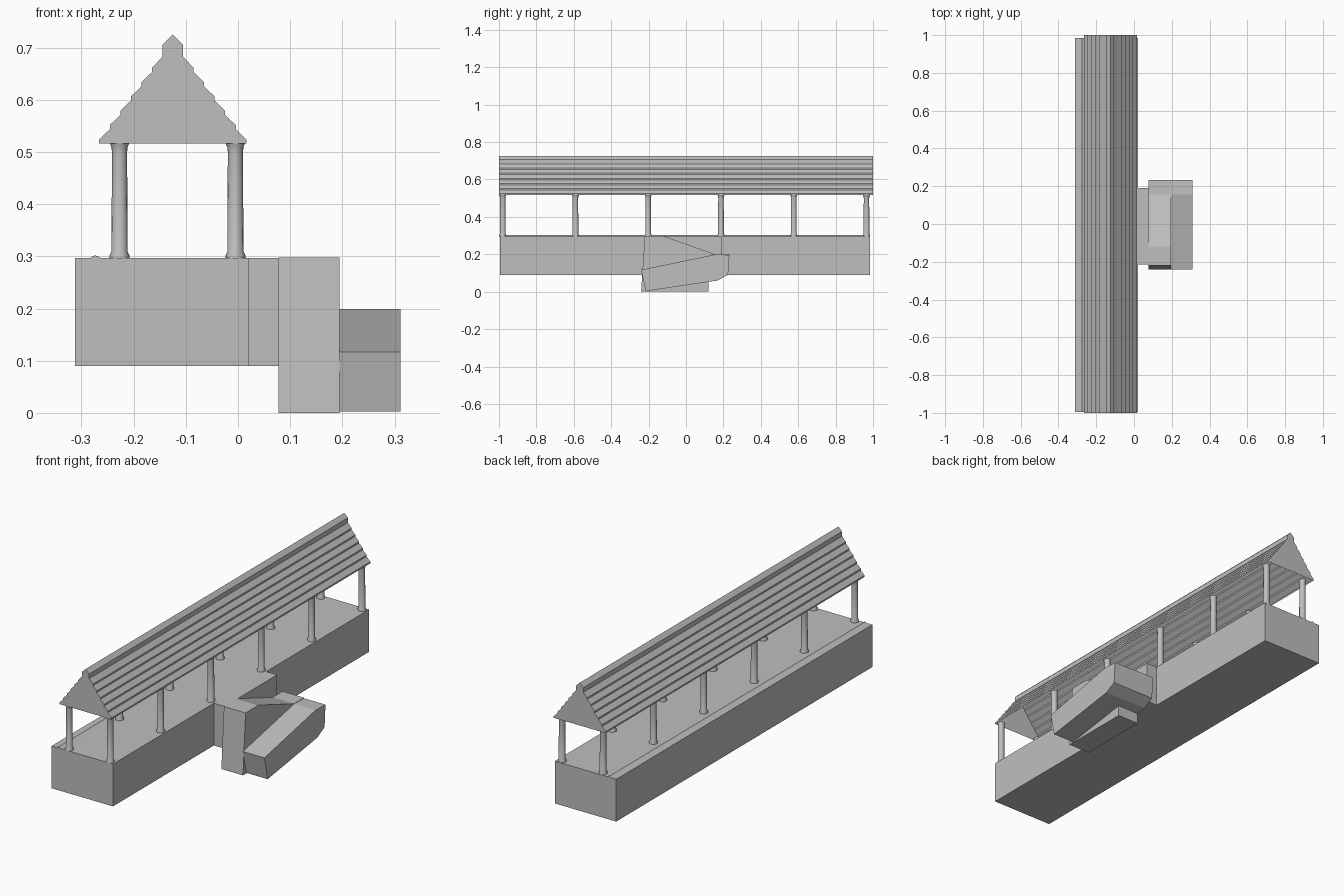
import bpy, bmesh, math

if "Cube" in bpy.data.objects:
    bpy.data.objects.remove(bpy.data.objects["Cube"])

grey = bpy.data.materials.new("concrete_grey")
grey.diffuse_color = (0.52, 0.52, 0.52, 1)
grey.use_nodes = True
grey.node_tree.nodes["Principled BSDF"].inputs["Base Color"].default_value = grey.diffuse_color


def finish(name, bm):
    bmesh.ops.recalc_face_normals(bm, faces=bm.faces)
    me = bpy.data.meshes.new(name)
    bm.to_mesh(me)
    bm.free()
    me.materials.append(grey)
    ob = bpy.data.objects.new(name, me)
    bpy.context.collection.objects.link(ob)
    return ob


def prism(name, pts, a, b, axis, skip=()):
    """Extrude a closed outline from a to b along x or y, leaving out some side faces."""
    bm = bmesh.new()
    def ring(t):
        return [bm.verts.new((t, p, q) if axis == "x" else (p, t, q)) for p, q in pts]
    r0, r1 = ring(a), ring(b)
    n = len(pts)
    bm.faces.new(r0)
    bm.faces.new(r1[::-1])
    for i in range(n):
        if i not in skip:
            j = (i + 1) % n
            bm.faces.new((r0[j], r0[i], r1[i], r1[j]))
    return finish(name, bm)


def box(name, x0, x1, y0, y1, z0, z1):
    return prism(name, [(x0, z0), (x1, z0), (x1, z1), (x0, z1)], y0, y1, "y")


# Long platform with a low ridge along its track edge
box("platform", -0.312, 0.02, -0.995, 0.985, 0.09, 0.297)
prism("platform_edge_ridge", [(-0.285, 0.296), (-0.262, 0.296), (-0.268, 0.3), (-0.275, 0.302)],
      -0.995, 0.985, "y")

# Side landing leading to the ramps
box("side_landing", 0.02, 0.079, -0.215, 0.19, 0.09, 0.297)

# Upper ramp beside the landing, standing on the ground
prism("upper_ramp", [(-0.22, 0.298), (-0.12, 0.298), (0.155, 0.2), (0.232, 0.2), (0.225, 0.09),
                     (0.17, 0.06), (0.12, 0.053), (0.12, 0.0), (-0.24, 0.0)], 0.078, 0.195, "x")

# Lower ramp, doubling back to the ground
prism("lower_ramp", [(-0.24, 0.117), (0.155, 0.199), (0.232, 0.197), (0.225, 0.09),
                     (0.17, 0.06), (-0.215, 0.003)], 0.195, 0.311, "x")

# Stepped plank roof with ridge cap, open underneath
cx, steps = -0.125, 6
half = []
for i in range(steps):
    w = 0.141 - i * 0.0203
    z = 0.516 + i * 0.0275
    half += [(w, z), (w, z + 0.008)]
half += [(0.0195, 0.683), (0.0195, 0.706)]
outline = [(cx + w, z) for w, z in half] + [(cx, 0.725)] + [(cx - w, z) for w, z in reversed(half)]
prism("plank_roof", outline, -1.0, 1.0, "y", skip=(len(outline) - 1,))


# Turned columns with flared base and capital
def column(name, x, y):
    prof = [(0.019, 0.296), (0.019, 0.302), (0.0155, 0.309), (0.0145, 0.5),
            (0.0155, 0.509), (0.0185, 0.517)]
    n = 16
    bm = bmesh.new()
    rings = [[bm.verts.new((x + r * math.cos(2 * math.pi * k / n),
                            y + r * math.sin(2 * math.pi * k / n), z)) for k in range(n)]
             for r, z in prof]
    for a, b in zip(rings, rings[1:]):
        for k in range(n):
            m = (k + 1) % n
            bm.faces.new((a[k], a[m], b[m], b[k]))
    bm.faces.new(rings[0][::-1])
    bm.faces.new(rings[-1])
    ob = finish(name, bm)
    bpy.ops.object.select_all(action='DESELECT')
    ob.select_set(True)
    bpy.context.view_layer.objects.active = ob
    bpy.ops.object.shade_smooth_by_angle(angle=math.radians(30))


for i in range(6):
    y = -0.98 + i * 0.389
    column(f"track_column_{i + 1}", -0.227, y)
    column(f"street_column_{i + 1}", -0.005, y)
